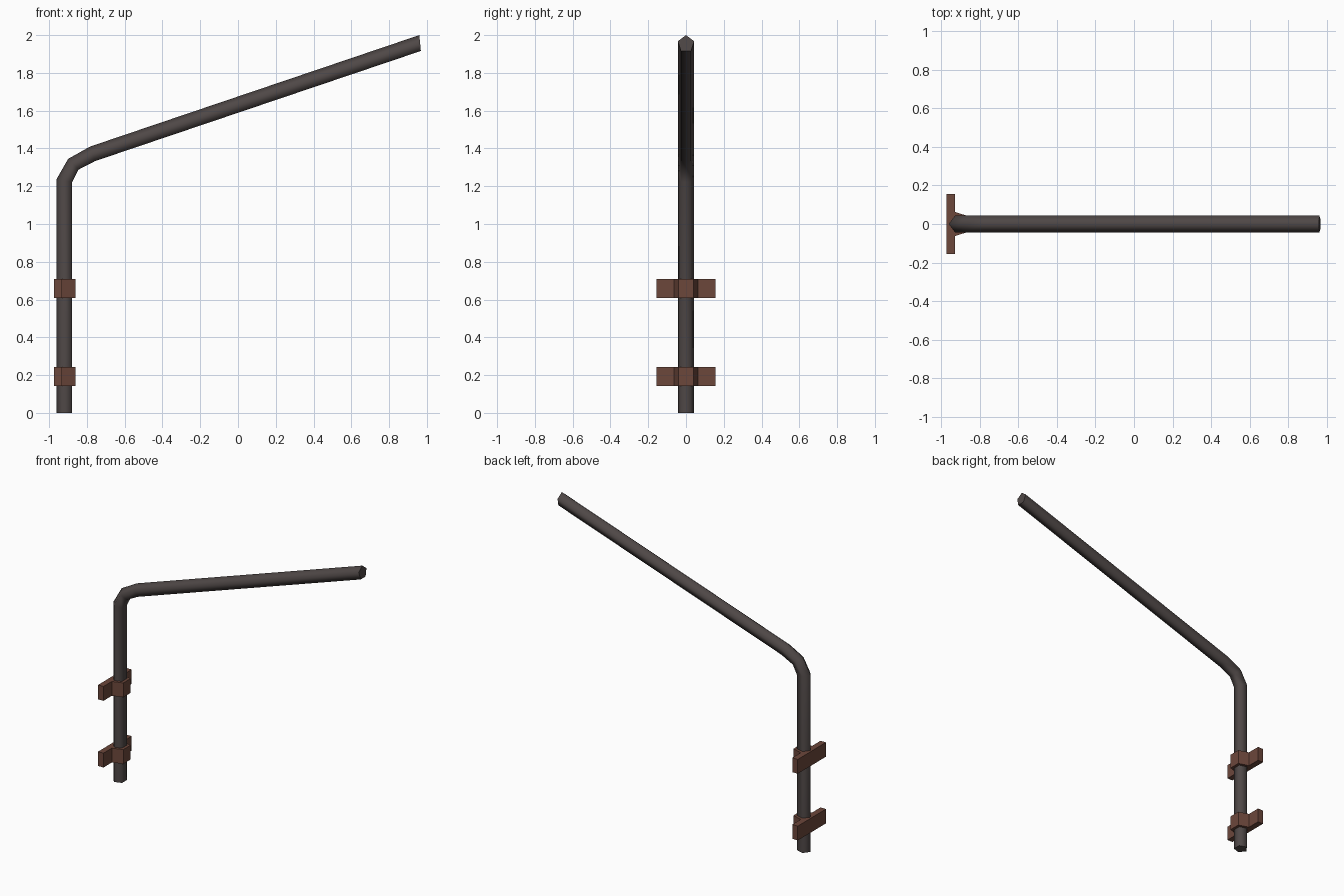
import bpy, bmesh, math
from mathutils import Vector

if "Cube" in bpy.data.objects:
    bpy.data.objects.remove(bpy.data.objects["Cube"])


def material(name, rgb):
    m = bpy.data.materials.new(name)
    m.diffuse_color = (*rgb, 1)
    m.use_nodes = True
    m.node_tree.nodes["Principled BSDF"].inputs["Base Color"].default_value = m.diffuse_color
    return m


def make_object(name, bm, mat):
    bmesh.ops.recalc_face_normals(bm, faces=bm.faces[:])
    mesh = bpy.data.meshes.new(name)
    bm.to_mesh(mesh)
    bm.free()
    mesh.materials.append(mat)
    ob = bpy.data.objects.new(name, mesh)
    bpy.context.collection.objects.link(ob)
    return ob


steel = material("dark steel", (0.078, 0.064, 0.062))
rust = material("rusty brown", (0.15, 0.063, 0.044))

# Bent five-sided pipe: outer ridge and inner flat (x, z) at each ring
stations = [((-0.962, 0), (-0.878, 0)),
            ((-0.962, 1.235), (-0.878, 1.222)),
            ((-0.899, 1.345), (-0.844, 1.288)),
            ((-0.783, 1.410), (-0.757, 1.333)),
            ((0.960, 2.0), (0.968, 1.916))]
section = [(0, 0), (0.382, 0.043), (1, 0.0266), (1, -0.0266), (0.382, -0.043)]

bm = bmesh.new()
rings = []
for outer, inner in stations:
    a, b = (Vector((p[0], 0, p[1])) for p in (outer, inner))
    rings.append([bm.verts.new(a.lerp(b, t) + Vector((0, y, 0))) for t, y in section])
for r, s in zip(rings, rings[1:]):
    for i in range(5):
        j = (i + 1) % 5
        bm.faces.new((r[i], r[j], s[j], s[i]))
bm.faces.new(rings[0])
bm.faces.new(rings[-1])
pipe = make_object("bent_pipe", bm, steel)
bpy.context.view_layer.objects.active = pipe
pipe.select_set(True)
bpy.ops.object.shade_smooth_by_angle(angle=math.radians(76))
pipe.select_set(False)

# Wall brackets: back plate with a tapered clamp around the pipe
half = [(-0.973, 0.156), (-0.931, 0.156), (-0.931, 0.063), (-0.859, 0.040)]
profile = half + [(x, -y) for x, y in reversed(half)]
for name, z in (("lower_bracket", 0.143), ("upper_bracket", 0.609)):
    bm = bmesh.new()
    face = bm.faces.new([bm.verts.new((x, y, z)) for x, y in profile])
    ext = bmesh.ops.extrude_face_region(bm, geom=[face], use_keep_orig=True)
    top = [v for v in ext["geom"] if isinstance(v, bmesh.types.BMVert)]
    bmesh.ops.translate(bm, verts=top, vec=(0, 0, 0.1))
    make_object(name, bm, rust)
